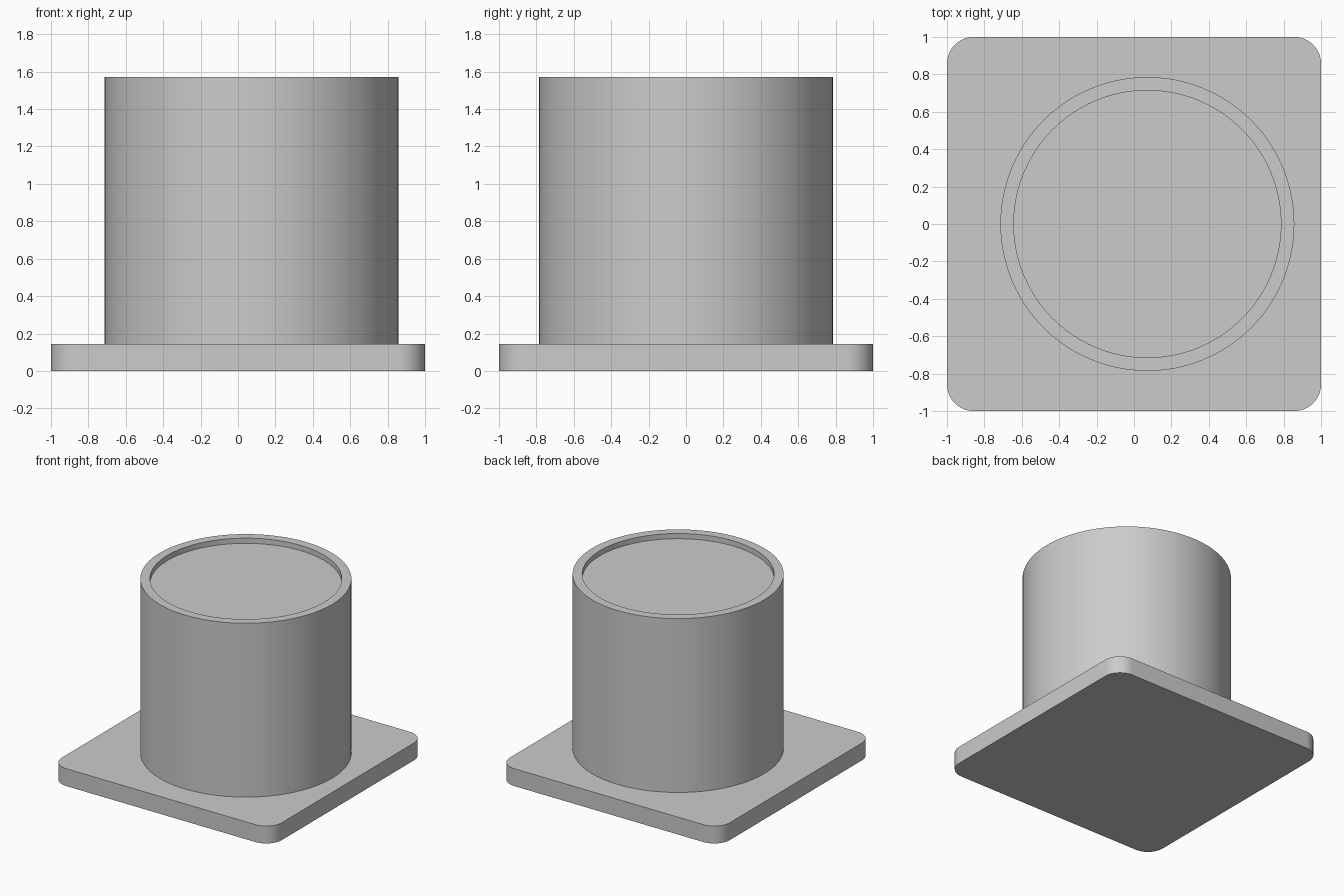
import bpy
import bmesh
from math import cos, sin, pi

cube = bpy.data.objects.get("Cube")
if cube:
    bpy.data.objects.remove(cube, do_unlink=True)

UNIT = 1 / 7            # plate thickness and corner radius
TOP = 11 * UNIT
RADIUS = 5.5 * UNIT
BORE = 5 * UNIT
RECESS = 0.3 * UNIT
OFFSET = 0.5 * UNIT     # drum sits slightly off centre

grey = bpy.data.materials.new("light grey")
grey.use_nodes = True
colour = (0.6, 0.6, 0.6, 1)
grey.diffuse_color = colour
grey.node_tree.nodes["Principled BSDF"].inputs["Base Color"].default_value = colour


def finish(name, bm):
    bmesh.ops.recalc_face_normals(bm, faces=bm.faces)
    mesh = bpy.data.meshes.new(name)
    bm.to_mesh(mesh)
    bm.free()
    mesh.materials.append(grey)
    obj = bpy.data.objects.new(name, mesh)
    bpy.context.collection.objects.link(obj)
    bpy.ops.object.select_all(action="DESELECT")
    obj.select_set(True)
    bpy.context.view_layer.objects.active = obj
    bpy.ops.object.shade_smooth_by_angle()
    return obj


# Square plate with rounded vertical corners
bm = bmesh.new()
bmesh.ops.create_cube(bm, size=1)
for v in bm.verts:
    v.co = (v.co.x * 2, v.co.y * 2, (v.co.z + 0.5) * UNIT)
uprights = [e for e in bm.edges if abs(e.verts[0].co.z - e.verts[1].co.z) > 0.01]
bmesh.ops.bevel(bm, geom=uprights, offset=UNIT, segments=12, profile=0.5,
                affect="EDGES")
finish("base_plate", bm)

# Drum: closed bottom, raised rim and shallow recessed top
bm = bmesh.new()
sides = 96
profile = [(RADIUS, UNIT), (RADIUS, TOP), (BORE, TOP), (BORE, TOP - RECESS)]
rings = [[bm.verts.new((OFFSET + r * cos(2 * pi * i / sides),
                        r * sin(2 * pi * i / sides), z)) for i in range(sides)]
         for r, z in profile]
for low, high in zip(rings, rings[1:]):
    for i in range(sides):
        j = (i + 1) % sides
        bm.faces.new((low[i], low[j], high[j], high[i]))
bm.faces.new(rings[0])
bm.faces.new(rings[-1])
finish("drum", bm)
